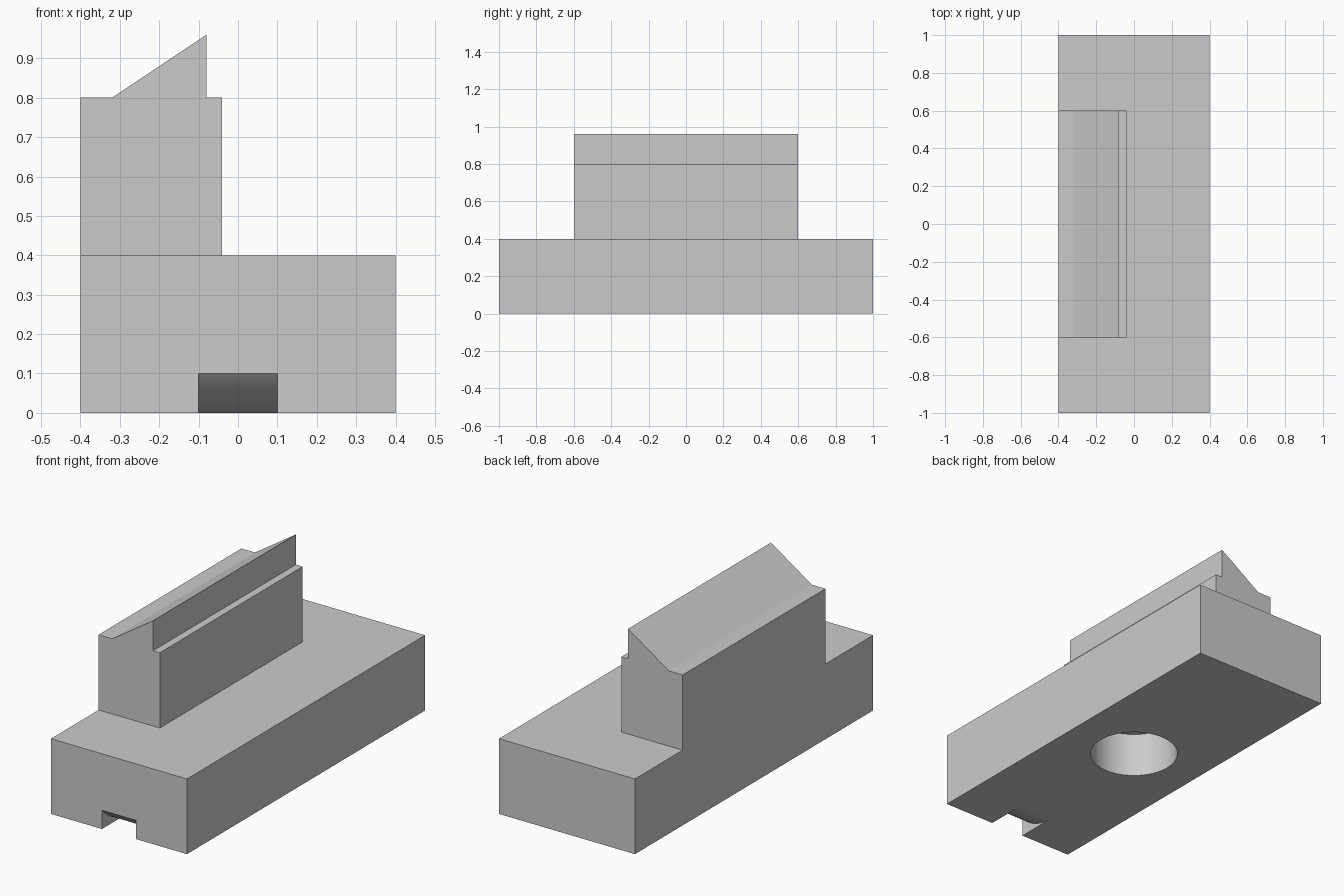
import bpy
import math
from math import sin, cos, pi

cube = bpy.data.objects.get("Cube")
if cube:
    bpy.data.objects.remove(cube, do_unlink=True)

grey = bpy.data.materials.new("plain grey")
grey.use_nodes = True
COLOUR = (0.6, 0.6, 0.6, 1)
grey.diffuse_color = COLOUR
grey.node_tree.nodes["Principled BSDF"].inputs["Base Color"].default_value = COLOUR


def prism(name, profile, start, end, place):
    """Extrude a closed 2D profile; place(u, v, w) gives the 3D position."""
    n = len(profile)
    verts = [place(u, v, w) for w in (start, end) for u, v in profile]
    faces = [list(range(n)), list(range(n, 2 * n))]
    faces += [[i, (i + 1) % n, n + (i + 1) % n, n + i] for i in range(n)]
    mesh = bpy.data.meshes.new(name)
    mesh.from_pydata(verts, [], faces)
    mesh.materials.append(grey)
    obj = bpy.data.objects.new(name, mesh)
    bpy.context.collection.objects.link(obj)
    bpy.ops.object.select_all(action='DESELECT')
    bpy.context.view_layer.objects.active = obj
    obj.select_set(True)
    bpy.ops.object.mode_set(mode='EDIT')
    bpy.ops.mesh.select_all(action='SELECT')
    bpy.ops.mesh.normals_make_consistent(inside=False)
    bpy.ops.object.mode_set(mode='OBJECT')
    return obj


def along_y(u, v, w):
    return (u, w, v)


def along_x(u, v, w):
    return (w, u, v)


def along_z(u, v, w):
    return (u, v, w)


# Long base block
base = prism("base_block", [(-.4, 0), (.4, 0), (.4, .4), (-.4, .4)], -1, 1, along_y)

# Upright rail with a sloped ridge, flush with one side of the base
jaw = prism("ridged_rail", [(-.4, .4), (-.04, .4), (-.04, .8), (-.08, .8),
                            (-.08, .96), (-.32, .8), (-.4, .8)], -.6, .6, along_y)

# Blind round hole in the underside
R = 0.22
circle = [(R * cos(2 * pi * i / 64), R * sin(2 * pi * i / 64)) for i in range(64)]
hole = prism("hole_cutter", circle, -.1, .24, along_z)

# Front notch whose roof curves down to meet the underside
RAMP = 0.3
sweep = math.acos((RAMP - 0.1) / RAMP)
run_out = -1 + RAMP * sin(sweep)
roof = [(run_out - RAMP * sin(sweep * i / 16), RAMP - RAMP * cos(sweep * i / 16))
        for i in range(17)]
notch = prism("notch_cutter", roof + [(-1.1, .1), (-1.1, -.1), (run_out, -.1)],
              -.1, .1, along_x)

for cutter in (hole, notch):
    mod = base.modifiers.new(cutter.name, 'BOOLEAN')
    mod.object = cutter
    mod.operation = 'DIFFERENCE'
    mod.solver = 'EXACT'
    cutter.hide_render = True
    cutter.hide_viewport = False
    cutter.display_type = 'WIRE'

# Apply the cuts and remove the cutters
bpy.ops.object.select_all(action='DESELECT')
bpy.context.view_layer.objects.active = base
base.select_set(True)
for mod in list(base.modifiers):
    bpy.ops.object.modifier_apply(modifier=mod.name)
for cutter in (hole, notch):
    bpy.data.objects.remove(cutter, do_unlink=True)
bpy.ops.object.shade_smooth_by_angle(angle=math.radians(30))
